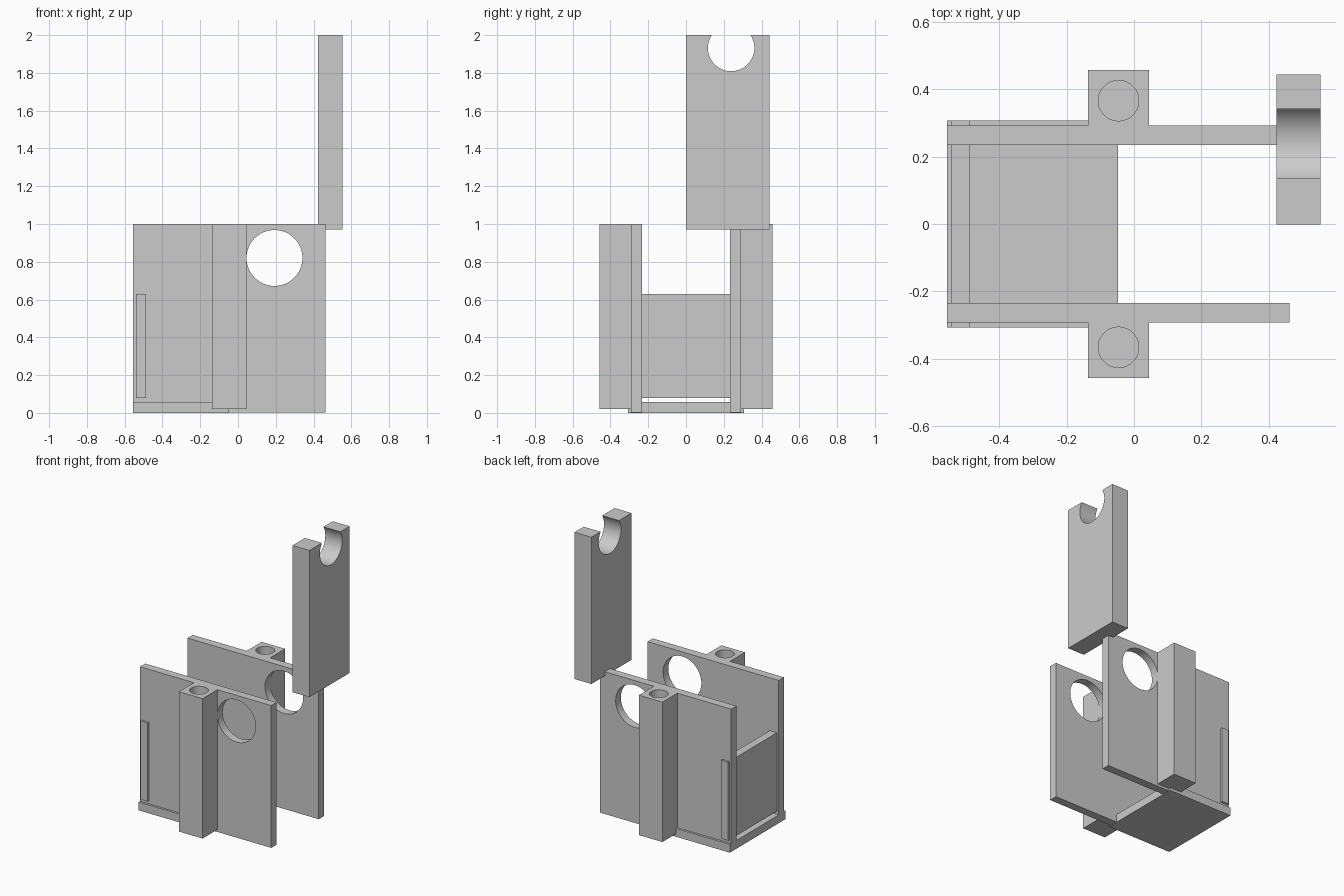
import bpy
import math

if "Cube" in bpy.data.objects:
    bpy.data.objects.remove(bpy.data.objects["Cube"], do_unlink=True)

GREY = (0.6, 0.6, 0.6, 1.0)
grey = bpy.data.materials.new("light grey")
grey.use_nodes = True
grey.diffuse_color = GREY
grey.node_tree.nodes["Principled BSDF"].inputs["Base Color"].default_value = GREY


def box(name, x, y, z):
    """Box spanning the (min, max) ranges x, y and z."""
    spans = (x, y, z)
    bpy.ops.mesh.primitive_cube_add(size=1, location=[sum(s) / 2 for s in spans])
    obj = bpy.context.object
    obj.name = name
    obj.scale = [abs(s[1] - s[0]) for s in spans]
    bpy.ops.object.transform_apply(location=True, rotation=True, scale=True)
    obj.data.materials.append(grey)
    return obj


def drill(obj, radius, depth, centre, rotation=(0, 0, 0)):
    """Cut a round hole along the rotated z axis."""
    bpy.ops.mesh.primitive_cylinder_add(
        vertices=64, radius=radius, depth=depth, location=centre, rotation=rotation)
    cutter = bpy.context.object
    cutter.hide_render = True
    cutter.data.materials.append(grey)
    mod = obj.modifiers.new("hole", 'BOOLEAN')
    mod.operation = 'DIFFERENCE'
    mod.solver = 'EXACT'
    mod.object = cutter
    bpy.ops.object.select_all(action='DESELECT')
    bpy.context.view_layer.objects.active = obj
    obj.select_set(True)
    bpy.ops.object.modifier_apply(modifier=mod.name)
    bpy.data.objects.remove(cutter, do_unlink=True)
    bpy.ops.object.shade_smooth_by_angle(angle=math.radians(30))


QUARTER = math.pi / 2

# Floor and the cross panel that slots through both walls
box("floor", (-0.555, -0.047), (-0.307, 0.307), (0, 0.058))
box("cross_panel", (-0.541, -0.486), (-0.307, 0.307), (0.08, 0.63))

# Side walls with round windows, and outer posts with screw holes
for side, s in (("right", -1), ("left", 1)):
    name = "front" if s < 0 else "back"
    wall = box(name + "_wall", (-0.555, 0.462),
               sorted((s * 0.234, s * 0.292)), (0.003, 1))
    drill(wall, 0.148, 0.3, (0.193, s * 0.263, 0.82), (QUARTER, 0, 0))
    post = box(name + "_post", (-0.137, 0.045),
               sorted((s * 0.292, s * 0.457)), (0.02, 1))
    drill(post, 0.06, 0.6, (-0.046, s * 0.366, 1.0))

# Raised upright plate with an open round notch in its top edge
plate = box("upright_plate", (0.423, 0.554), (-0.001, 0.443), (0.972, 2))
drill(plate, 0.123, 0.4, (0.488, 0.239, 1.932), (0, QUARTER, 0))
